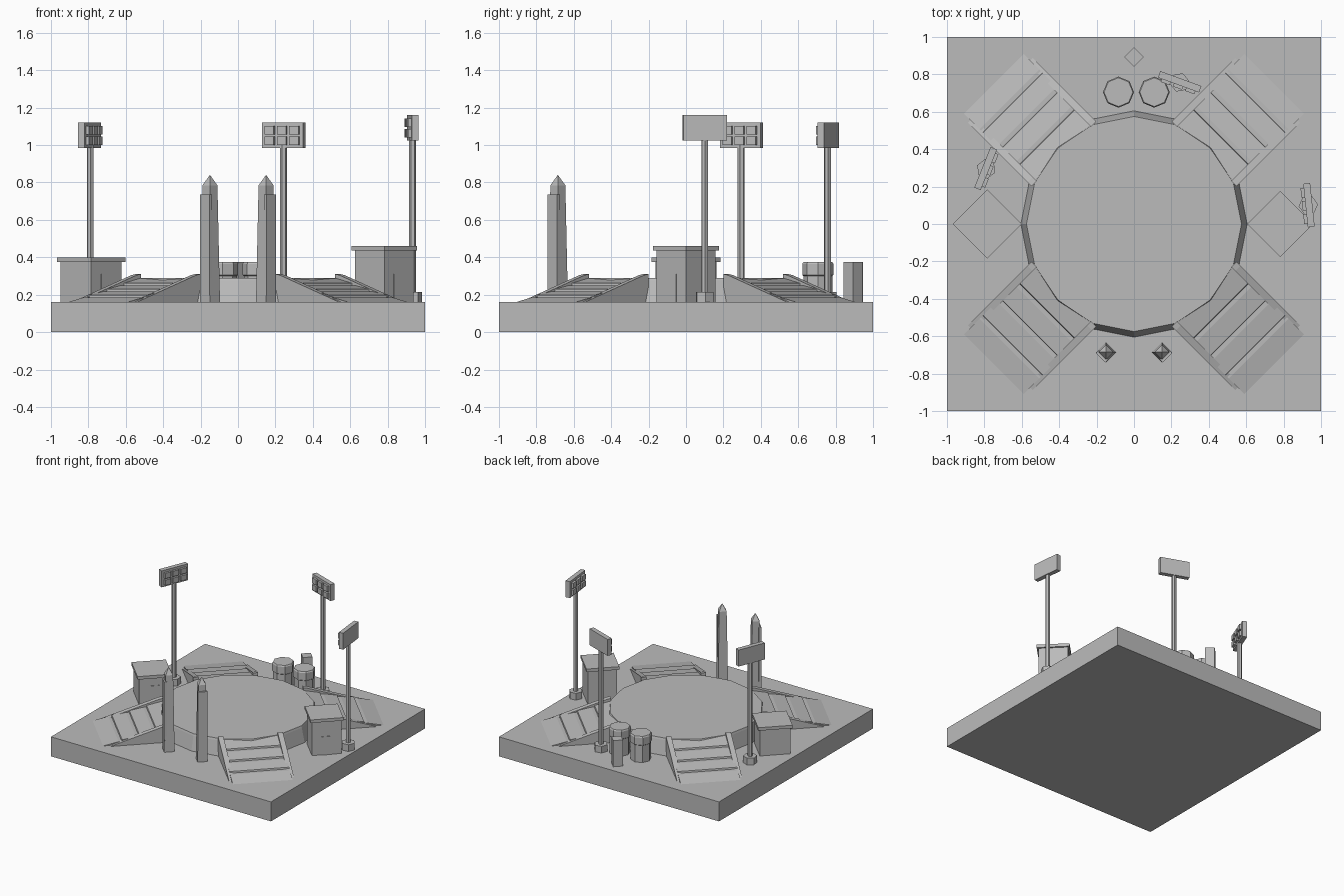
import bpy, bmesh, math
from mathutils import Matrix, Vector

if "Cube" in bpy.data.objects:
    bpy.data.objects.remove(bpy.data.objects["Cube"])

grey = bpy.data.materials.new("concrete_grey")
grey.diffuse_color = (0.5, 0.5, 0.5, 1)
grey.use_nodes = True
grey.node_tree.nodes["Principled BSDF"].inputs["Base Color"].default_value = grey.diffuse_color
G = 0.16  # height of the ground slab


def finish(name, bm, matrix=Matrix()):
    bmesh.ops.recalc_face_normals(bm, faces=bm.faces[:])
    mesh = bpy.data.meshes.new(name)
    bm.to_mesh(mesh)
    bm.free()
    mesh.materials.append(grey)
    ob = bpy.data.objects.new(name, mesh)
    ob.matrix_world = matrix
    bpy.context.collection.objects.link(ob)
    return ob


def turned(x, y, angle):
    return Matrix.Translation((x, y, 0)) @ Matrix.Rotation(math.radians(angle), 4, 'Z')


def add_box(bm, x, y, z):
    """Box from three (low, high) ranges."""
    c = [(a + b) / 2 for a, b in (x, y, z)]
    s = [b - a for a, b in (x, y, z)]
    bmesh.ops.create_cube(bm, size=1, matrix=Matrix.Translation(c) @ Matrix.Diagonal((*s, 1)))


def box(name, x, y, z, matrix=Matrix()):
    bm = bmesh.new()
    add_box(bm, x, y, z)
    return finish(name, bm, matrix)


def lathe(name, sides, rings, x=0, y=0, turn=0):
    """Stack of polygon rings (radius, height), capped at both ends."""
    bm = bmesh.new()
    loops = []
    for r, z in rings:
        loops.append([bm.verts.new((r * math.cos(math.tau * i / sides),
                                    r * math.sin(math.tau * i / sides), z))
                      for i in range(sides)])
    for a, b in zip(loops, loops[1:]):
        for i in range(sides):
            j = (i + 1) % sides
            bm.faces.new((a[i], a[j], b[j], b[i]))
    bm.faces.new(loops[0])
    bm.faces.new(loops[-1])
    return finish(name, bm, turned(x, y, turn))


def extrude_profile(name, profile, y0, y1, matrix):
    """Side profile in x-z pulled from y0 to y1."""
    bm = bmesh.new()
    face = bm.faces.new([bm.verts.new((x, y0, z)) for x, z in profile])
    new = bmesh.ops.extrude_face_region(bm, geom=[face])["geom"]
    bmesh.ops.translate(bm, vec=(0, y1 - y0, 0),
                        verts=[v for v in new if isinstance(v, bmesh.types.BMVert)])
    return finish(name, bm, matrix)


# Ground slab and round platform
box("ground_slab", (-1, 1), (-1, 1), (0, G))
lathe("landing_platform", 16, [(0.605, G - 0.01), (0.605, G), (0.58, 0.275), (0.575, 0.29)])

# Four diagonal ramps with low treads and tapering side rails
surface = [(0.50, G - 0.01), (0.50, 0.287), (0.54, 0.287)]
slope = lambda r: 0.287 - (r - 0.54) * 0.127 / 0.52
for r in (0.67, 0.80, 0.93):
    surface += [(r - 0.015, slope(r - 0.015) + 0.003), (r - 0.012, slope(r) - 0.006),
                (r + 0.012, slope(r) - 0.006)]
surface += [(1.06, G), (1.06, G - 0.01)]
rail = [(0.53, G - 0.01), (0.53, 0.31), (0.56, 0.305), (1.01, G), (1.01, G - 0.01)]
for k in range(4):
    m = turned(0, 0, 45 + 90 * k)
    extrude_profile("ramp", surface, -0.226, 0.226, m)
    for s in (-1, 1):
        extrude_profile("ramp_rail", rail, s * 0.205, s * 0.245, m)

# Two obelisks with an upright slab on the outer front face
for s in (-1, 1):
    x, y = s * 0.15, -0.685
    lathe("obelisk", 4, [(0.054, G - 0.01), (0.04, 0.785), (0.0005, 0.84)], x, y)
    box("obelisk_slab", (0.02, 0.041), (-0.036, 0.036), (G - 0.01, 0.735),
        turned(x, y, -90 + s * 45))

# Two huts turned as diamonds, with overhanging flat roofs and thin doors
for x, top, body, roof in ((-0.785, 0.40, 0.163, 0.184), (0.782, 0.46, 0.157, 0.176)):
    lathe("hut_walls", 4, [(body, G - 0.01), (body, top - 0.02)], x)
    lathe("hut_roof", 4, [(roof, top - 0.025), (roof, top)], x)
    d = body / math.sqrt(2)
    box("hut_door", (d - 0.002, d + 0.004), (-0.04, 0.04), (G, 0.31), turned(x, 0, -45))

# Storage tanks with a wider upper band, and the crate behind them
for x in (-0.083, 0.108):
    lathe("tank", 8, [(0.077, G - 0.01), (0.077, 0.30), (0.083, 0.305),
                      (0.083, 0.365), (0.077, 0.375)], x, 0.705)
lathe("crate", 4, [(0.052, G - 0.01), (0.052, 0.375)], 0, 0.893)

# Floodlight masts: local +x is the lamp side
for x, y, aim, low in ((0.243, 0.757, -110, 0.985), (-0.79, 0.295, -22, 0.985),
                       (0.932, 0.1, -174, 1.025)):
    lathe("mast_foot", 6, [(0.052, G - 0.01), (0.052, 0.215)], x, y, aim)
    lathe("mast", 6, [(0.019, 0.2), (0.019, low + 0.06)], x, y, aim)
    m = turned(x, y, aim)
    box("lamp_panel", (-0.022, 0.015), (-0.117, 0.117), (low, low + 0.135), m)
    bm = bmesh.new()
    for i in (-1, 0, 1):
        for j in (0, 1):
            c, z = i * 0.07, low + 0.016 + j * 0.056
            add_box(bm, (0.012, 0.032), (c - 0.026, c + 0.026), (z, z + 0.044))
    finish("floodlights", bm, m)
